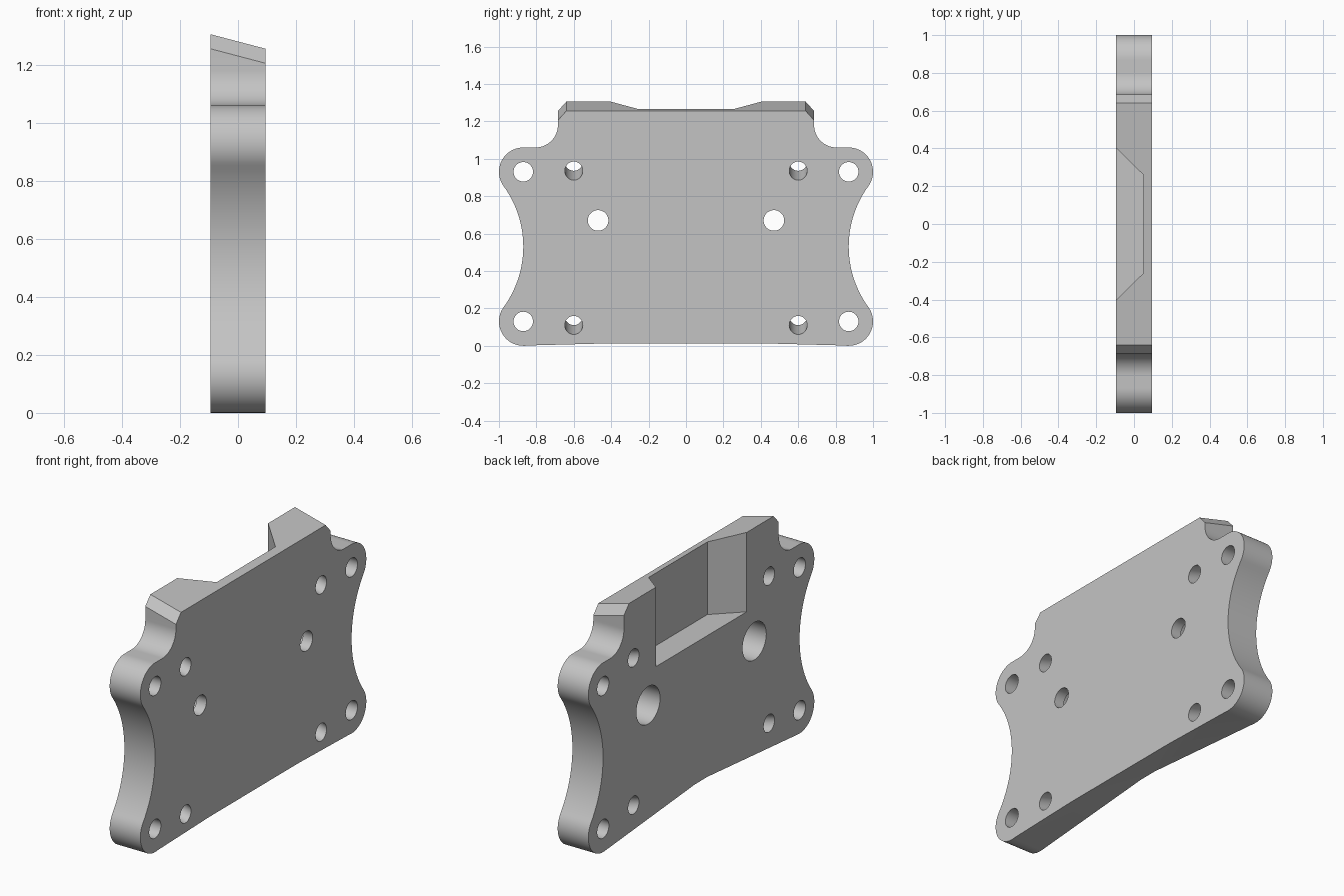
import bpy, bmesh
from math import cos, sin, radians, atan2, degrees
from mathutils import Matrix, Vector

cube = bpy.data.objects.get("Cube")
if cube:
    bpy.data.objects.remove(cube, do_unlink=True)

HALF = 0.095                      # half thickness
SLOPE = 0.05 / (2 * HALF)         # top edge and angled holes share this tilt

grey = bpy.data.materials.new("machined grey")
grey.use_nodes = True
grey.diffuse_color = (0.55, 0.55, 0.55, 1)
grey.node_tree.nodes["Principled BSDF"].inputs["Base Color"].default_value = grey.diffuse_color


def arc(cy, cz, r, a0, a1, n=24):
    steps = [radians(a0 + (a1 - a0) * i / n) for i in range(n + 1)]
    return [(cy + r * cos(a), cz + r * sin(a)) for a in steps]


def make_object(name, bm):
    bmesh.ops.recalc_face_normals(bm, faces=bm.faces)
    mesh = bpy.data.meshes.new(name)
    bm.to_mesh(mesh)
    bm.free()
    mesh.materials.append(grey)
    ob = bpy.data.objects.new(name, mesh)
    bpy.context.collection.objects.link(ob)
    return ob


def prism(name, near, far):
    """Solid between two matching loops of 3D points."""
    bm = bmesh.new()
    a = [bm.verts.new(p) for p in near]
    b = [bm.verts.new(p) for p in far]
    bm.faces.new(a)
    bm.faces.new(b[::-1])
    for i in range(len(a)):
        j = (i + 1) % len(a)
        bm.faces.new((a[i], b[i], b[j], a[j]))
    return make_object(name, bm)


def drill(name, x, y, z, r, length, tilt=0.0):
    bm = bmesh.new()
    turn = Matrix.Rotation(tilt, 4, 'Y') @ Matrix.Rotation(radians(90), 4, 'Y')
    bmesh.ops.create_cone(bm, cap_ends=True, segments=48, radius1=r, radius2=r,
                          depth=length, matrix=Matrix.Translation((x, y, z)) @ turn)
    return make_object(name, bm)


def hull(name, points):
    bm = bmesh.new()
    for p in points:
        bm.verts.new(p)
    bmesh.ops.convex_hull(bm, input=bm.verts)
    return make_object(name, bm)


# Plate outline: rounded ears, concave waist, shoulder fillet, chamfered top
WAIST = 0.55
meet = degrees(atan2(0.4, WAIST))
side = (arc(0.87, 0.13, 0.13, -90, meet)
        + arc(0.87 + WAIST, 0.53, WAIST, 180 + meet, 180 - meet, 40)[1:]
        + arc(0.87, 0.93, 0.13, -meet, 90)[1:]
        + arc(0.805, 1.18, 0.12, 270, 180))
top = [(0.685, 1.23), (0.64, 1.28)]
outline = side + top
outline += [(-y, z) for y, z in reversed(outline)]


def face_loop(x):
    # only the top block follows the sloping top edge
    return [(x, y, z - SLOPE * x if z > 1.2 else z) for y, z in outline]


plate = prism("mounting_plate", face_loop(-HALF), face_loop(HALF))

# Cutters
cutters = []
for s in (-1, 1):
    for z in (0.13, 0.93):
        cutters.append(drill("corner_hole", 0, s * 0.87, z, 0.052, 0.5))
    for z in (0.135, 0.96):
        cutters.append(drill("angled_hole", 0, s * 0.6, z, 0.048, 0.5, atan2(SLOPE, 1)))
    cutters.append(drill("centre_hole", 0, s * 0.47, 0.67, 0.055, 0.5))
    cutters.append(drill("counterbore", -HALF - 0.035, s * 0.47, 0.67, 0.105, 0.33))

# Tapered pocket open at the top and rear
pocket = [(-0.195, 0.5), (0.05, 0.26), (0.05, -0.26), (-0.195, -0.5)]
cutters.append(prism("pocket", [(x, y, 0.86) for x, y in pocket],
                     [(x, y, 1.6) for x, y in pocket]))

# Shallow relief under the bottom edge, deeper toward the rear
relief = []
for s in (-1, 1):
    relief += [(HALF, s * 0.4, 0.012), (-HALF, s * 0.37, 0.025), (-HALF, s * 0.04, 0.07)]
    for x in (-HALF, HALF):
        relief.append((x, s * 0.86, 0.0))
spread = [(x * 1.05, y, z) for x, y, z in relief]
base = [(x, y, -0.1) for x in (-0.1, 0.1) for y in (-0.86, 0.86)]
cutters.append(hull("bottom_relief", spread + base))

# Counterbores are cut after the through holes, one cutter at a time
bpy.context.view_layer.objects.active = plate
plate.select_set(True)
for cutter in cutters:
    cutter.hide_render = True
    mod = plate.modifiers.new(cutter.name, 'BOOLEAN')
    mod.operation = 'DIFFERENCE'
    mod.solver = 'EXACT'
    mod.object = cutter
    bpy.ops.object.modifier_apply(modifier=mod.name)
    bpy.data.objects.remove(cutter, do_unlink=True)

bpy.ops.object.shade_smooth_by_angle(angle=radians(25))
